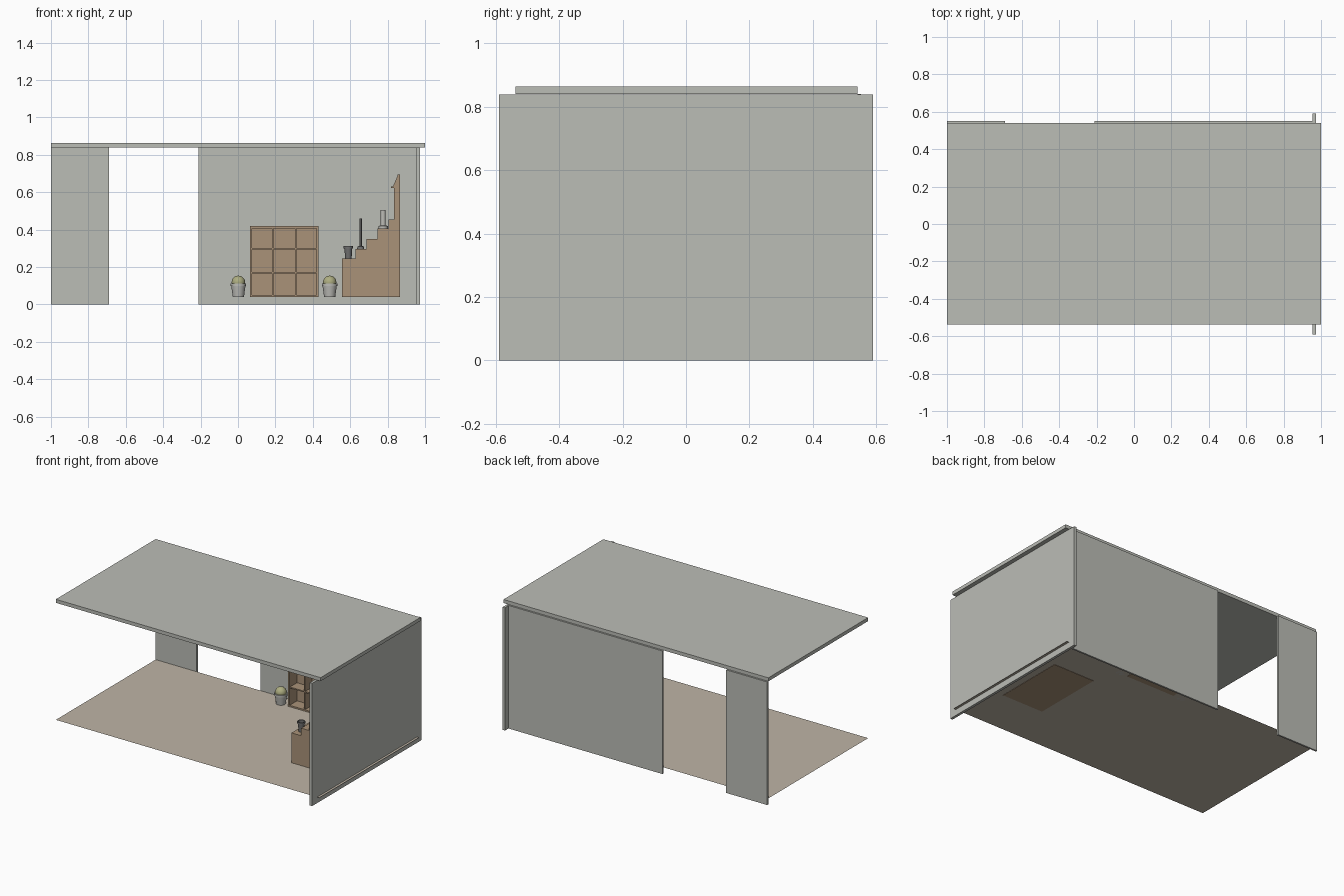
import bpy, bmesh, math

if "Cube" in bpy.data.objects:
    bpy.data.objects.remove(bpy.data.objects["Cube"])


def material(name, r, g, b):
    m = bpy.data.materials.new(name)
    m.diffuse_color = (r, g, b, 1)
    m.use_nodes = True
    m.node_tree.nodes["Principled BSDF"].inputs["Base Color"].default_value = m.diffuse_color
    return m


WALL = material("plaster", 0.50, 0.51, 0.47)
FLOOR = material("floor_tan", 0.52, 0.46, 0.38)
WOOD = material("wood", 0.40, 0.29, 0.19)
POT = material("pot_grey", 0.5, 0.5, 0.47)
GREEN = material("cactus_green", 0.42, 0.42, 0.22)
DARK = material("dark_ceramic", 0.16, 0.16, 0.16)


def finish(name, bm, mat, smooth=False):
    bmesh.ops.recalc_face_normals(bm, faces=bm.faces)
    me = bpy.data.meshes.new(name)
    bm.to_mesh(me)
    bm.free()
    me.materials.append(mat)
    ob = bpy.data.objects.new(name, me)
    bpy.context.collection.objects.link(ob)
    if smooth:
        bpy.ops.object.select_all(action='DESELECT')
        ob.select_set(True)
        bpy.context.view_layer.objects.active = ob
        bpy.ops.object.shade_smooth_by_angle(angle=math.radians(40))
    return ob


def add_box(bm, x, y, z):
    verts = bmesh.ops.create_cube(bm, size=1)["verts"]
    for v in verts:
        for i, (lo, hi) in enumerate((x, y, z)):
            v.co[i] = lo if v.co[i] < 0 else hi


def boxes(name, mat, *parts):
    bm = bmesh.new()
    for p in parts:
        add_box(bm, *p)
    return finish(name, bm, mat)


def extrude_y(name, profile, y0, y1, mat):
    bm = bmesh.new()
    face = bm.faces.new([bm.verts.new((x, y0, z)) for x, z in profile])
    ext = bmesh.ops.extrude_face_region(bm, geom=[face])["geom"]
    for v in ext:
        if isinstance(v, bmesh.types.BMVert):
            v.co.y = y1
    return finish(name, bm, mat)


def lathe(name, profile, loc, mat, n=20):
    bm = bmesh.new()
    vs = [bm.verts.new((r, 0, z)) for r, z in profile]
    es = [bm.edges.new(p) for p in zip(vs, vs[1:])]
    bmesh.ops.spin(bm, geom=vs + es, axis=(0, 0, 1), cent=(0, 0, 0),
                   angle=math.tau, steps=n)
    bmesh.ops.remove_doubles(bm, verts=bm.verts, dist=1e-5)
    ob = finish(name, bm, mat, True)
    ob.location = loc
    return ob


# Room shell
boxes("roof", WALL, ((-1, 1), (-0.537, 0.54), (0.84, 0.864)))
boxes("back_wall_left", WALL, ((-1, -0.69), (0.54, 0.552), (0, 0.84)))
boxes("back_wall_right", WALL, ((-0.21, 0.96), (0.54, 0.552), (0, 0.84)))
boxes("right_wall", WALL, ((0.955, 0.973), (-0.59, 0.59), (0, 0.838)))

# Thin floor sheet
bm = bmesh.new()
bm.faces.new([bm.verts.new(c) for c in ((-1, -0.537, 0.041), (0.99, -0.537, 0.041),
                                        (0.99, 0.54, 0.041), (-1, 0.54, 0.041))])
finish("floor", bm, FLOOR)

# Cubby shelf, three by three
X0, X1, Y0, Y1, Z0, Z1 = 0.063, 0.431, 0.45, 0.538, 0.039, 0.418
t = 0.012
parts = [((X0, X0 + t), (Y0, Y1), (Z0, Z1)), ((X1 - t, X1), (Y0, Y1), (Z0, Z1)),
         ((X0 + t, X1 - t), (Y0, Y1), (Z0, Z0 + t)),
         ((X0 + t, X1 - t), (Y0, Y1), (Z1 - t, Z1)),
         ((X0 + t, X1 - t), (Y1 - 0.008, Y1), (Z0 + t, Z1 - t))]
for i in (1, 2):
    cx = X0 + (X1 - X0) * i / 3
    cz = Z0 + 0.005 + (Z1 - Z0) * i / 3
    parts.append(((cx - 0.004, cx + 0.004), (Y0 + 0.004, Y1 - 0.008), (Z0 + t, Z1 - t)))
    parts.append(((X0 + t, X1 - t), (Y0 + 0.004, Y1 - 0.008), (cz - 0.004, cz + 0.004)))
boxes("cubby_shelf", WOOD, *parts)

# Stepped display stand
CY0, CY1 = -0.215, 0.275
steps = [(0.555, 0.245), (0.628, 0.297), (0.687, 0.35), (0.745, 0.405), (0.805, 0.455)]
profile = [(0.865, 0.039), (0.555, 0.039)]
for (x, z), nxt in zip(steps, steps[1:] + [(0.865, 0)]):
    profile += [(x, z), (nxt[0], z)]
extrude_y("stepped_stand", profile, CY0, CY1, WOOD)
extrude_y("stand_back_panel", [(0.833, 0.455), (0.865, 0.455), (0.865, 0.695),
                               (0.853, 0.695), (0.853, 0.67), (0.833, 0.635)],
          CY0, CY1, WOOD)
extrude_y("stand_sloped_board", [(0.818, 0.622), (0.833, 0.622), (0.863, 0.69),
                                 (0.855, 0.692), (0.829, 0.632), (0.818, 0.63)],
          CY0, CY1, WOOD)

# Potted round cacti either side of the shelf
for i, x in enumerate((0.002, 0.49)):
    lathe(f"plant_pot_{i + 1}", [(0, 0), (0.03, 0), (0.038, 0.058), (0.042, 0.058),
                                 (0.042, 0.072), (0.036, 0.072), (0.034, 0.062), (0, 0.062)],
          (x, 0.46, 0.041), POT)
    ball = [(0.036 * math.sin(math.pi * k / 10), -0.036 * math.cos(math.pi * k / 10))
            for k in range(11)]
    lathe(f"cactus_{i + 1}", ball, (x, 0.46, 0.118), GREEN)

# Ornaments on the steps
lathe("dark_vase", [(0, 0), (0.017, 0), (0.021, 0.055), (0.025, 0.055), (0.025, 0.068),
                    (0.02, 0.068), (0.018, 0.01), (0, 0.01)], (0.59, -0.16, 0.245), DARK)
lathe("slim_candlestick", [(0, 0), (0.019, 0), (0.017, 0.012), (0.006, 0.016),
                           (0.006, 0.163), (0, 0.163)], (0.656, -0.03, 0.297), DARK, 16)
lathe("tall_glass", [(0, 0), (0.025, 0), (0.025, 0.014), (0.013, 0.018), (0.013, 0.1),
                     (0, 0.1)], (0.776, 0.1, 0.405), POT)
